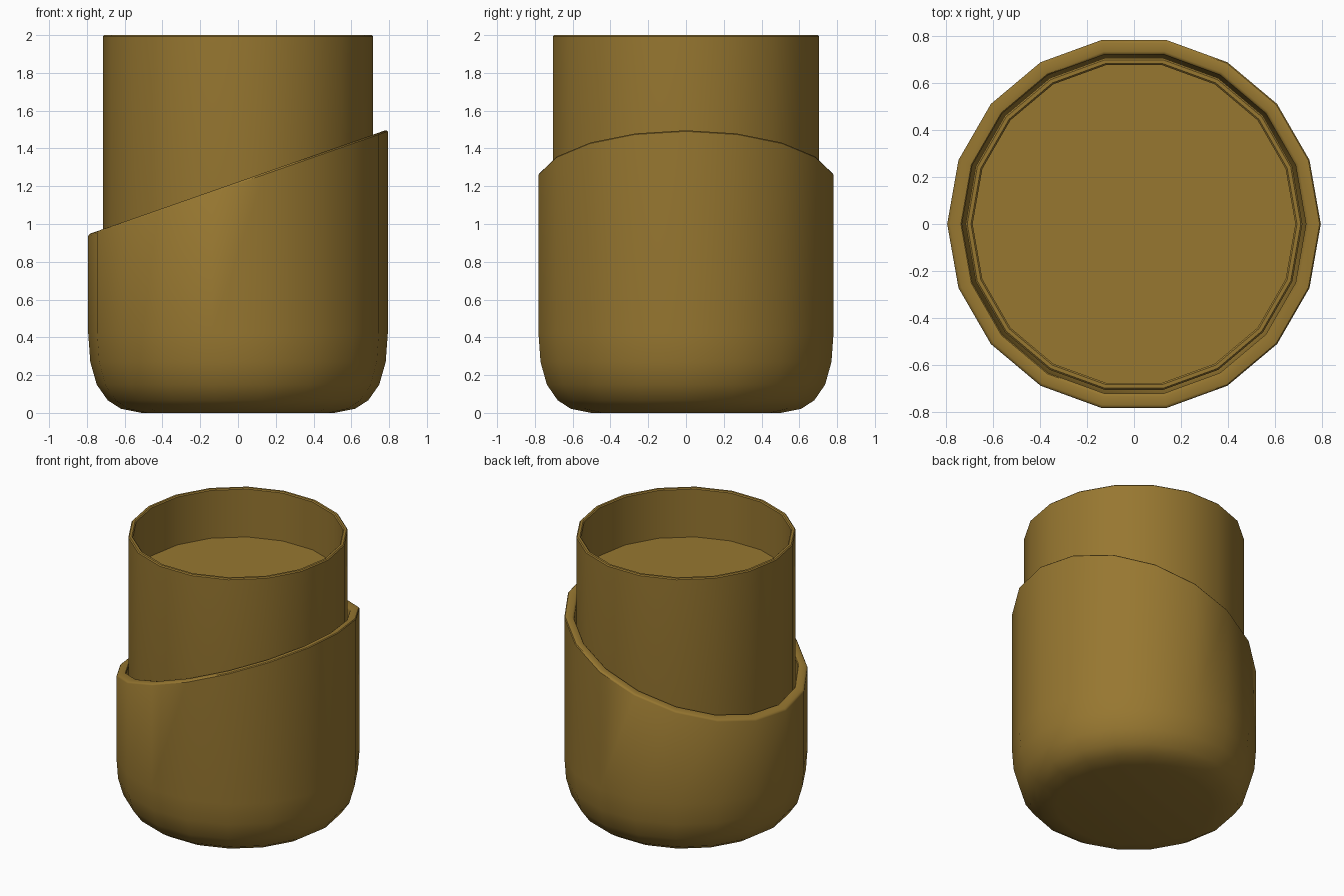
import bpy, math

if "Cube" in bpy.data.objects:
    bpy.data.objects.remove(bpy.data.objects["Cube"])

SIDES = 18
mat = bpy.data.materials.new("ochre_ceramic")
mat.diffuse_color = (0.31, 0.185, 0.03, 1)
mat.use_nodes = True
mat.node_tree.nodes["Principled BSDF"].inputs["Base Color"].default_value = mat.diffuse_color


def lathe(name, profile, cap_start=True, cap_end=True):
    """Spin (radius, z, slope) points; slope tilts that ring along x."""
    verts, faces = [], []
    for r, z, slope in profile:
        for i in range(SIDES):
            a = math.tau * i / SIDES
            x = r * math.cos(a)
            verts.append((x, r * math.sin(a), z + slope * x))
    for j in range(len(profile) - 1):
        for i in range(SIDES):
            k = (i + 1) % SIDES
            a, b = j * SIDES, (j + 1) * SIDES
            faces.append((a + i, a + k, b + k, b + i))
    if cap_start:
        faces.append(tuple(reversed(range(SIDES))))
    if cap_end:
        n = (len(profile) - 1) * SIDES
        faces.append(tuple(range(n, n + SIDES)))
    mesh = bpy.data.meshes.new(name)
    mesh.from_pydata(verts, [], faces)
    mesh.materials.append(mat)
    ob = bpy.data.objects.new(name, mesh)
    bpy.context.collection.objects.link(ob)
    bpy.context.view_layer.objects.active = ob
    ob.select_set(True)
    bpy.ops.object.shade_smooth_by_angle(angle=math.radians(35))
    ob.select_set(False)
    return ob


# Outer sleeve: rounded base, slanted rim, thin wall
S = 0.35
lathe("outer_sleeve", [
    (0.51, 0.0, 0), (0.62, 0.022, 0), (0.69, 0.067, 0), (0.748, 0.15, 0),
    (0.782, 0.27, 0), (0.793, 0.42, 0),
    (0.793, 1.213, S), (0.788, 1.22, S), (0.78, 1.223, S),
    (0.743, 1.223, S), (0.735, 1.22, S), (0.73, 1.213, S),
    (0.73, 0.42, 0), (0.70, 0.22, 0), (0.62, 0.10, 0), (0.51, 0.06, 0)])

# Inner pot: rises above the sleeve with a thin rim
lathe("inner_pot", [
    (0.50, 0.07, 0), (0.60, 0.11, 0), (0.68, 0.23, 0), (0.715, 0.42, 0),
    (0.715, 1.993, 0), (0.708, 2.0, 0), (0.692, 2.0, 0), (0.685, 1.993, 0),
    (0.685, 1.65, 0)], cap_end=False)

# Fill surface just inside the pot
lathe("fill_surface", [(0.685, 1.65, 0)], cap_start=False)
